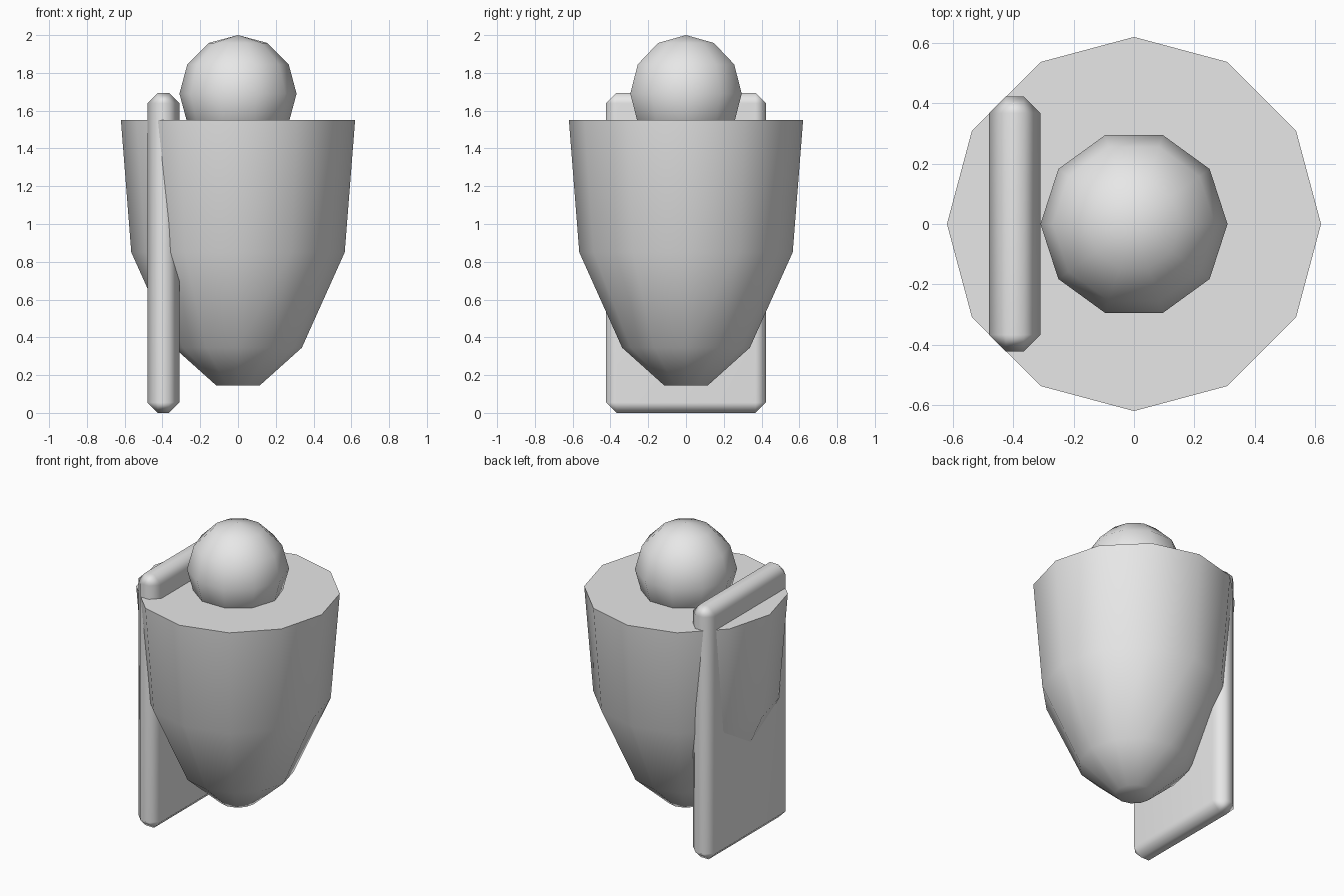
import bpy, bmesh, math
from mathutils import Matrix

cube = bpy.data.objects.get("Cube")
if cube:
    bpy.data.objects.remove(cube, do_unlink=True)

GREY = (0.8, 0.8, 0.8, 1.0)
mat = bpy.data.materials.new("plain_grey")
mat.use_nodes = True
mat.diffuse_color = GREY
mat.node_tree.nodes["Principled BSDF"].inputs["Base Color"].default_value = GREY


def make_object(name, bm, angle):
    """Turn a bmesh into a linked, smoothly shaded object."""
    bmesh.ops.recalc_face_normals(bm, faces=bm.faces)
    mesh = bpy.data.meshes.new(name)
    bm.to_mesh(mesh)
    bm.free()
    mesh.materials.append(mat)
    obj = bpy.data.objects.new(name, mesh)
    bpy.context.collection.objects.link(obj)
    bpy.ops.object.select_all(action='DESELECT')
    obj.select_set(True)
    bpy.context.view_layer.objects.active = obj
    bpy.ops.object.shade_smooth_by_angle(angle=math.radians(angle))
    return obj


# Body: twelve-sided tapering cup with flat caps
SIDES = 12
bm = bmesh.new()
rings = []
for radius, z in [(0.115, 0.145), (0.338, 0.345), (0.565, 0.85), (0.62, 1.55)]:
    angles = [2 * math.pi * i / SIDES for i in range(SIDES)]
    rings.append([bm.verts.new((radius * math.cos(a), radius * math.sin(a), z)) for a in angles])
for low, high in zip(rings, rings[1:]):
    for i in range(SIDES):
        j = (i + 1) % SIDES
        bm.faces.new((low[i], low[j], high[j], high[i]))
bm.faces.new(rings[0])
bm.faces.new(rings[-1])
make_object("body", bm, 60)

# Head: coarse ball sunk slightly into the body top, a corner facing front
bm = bmesh.new()
turn = Matrix.Translation((0, 0, 1.69)) @ Matrix.Rotation(math.pi / 2, 4, 'Z')
bmesh.ops.create_uvsphere(bm, u_segments=10, v_segments=6, radius=0.31, matrix=turn)
make_object("head", bm, 60)

# Side panel: upright slab with chamfered edges
bm = bmesh.new()
place = Matrix.Translation((-0.395, 0, 0.847)) @ Matrix.Diagonal((0.17, 0.845, 1.694, 1))
bmesh.ops.create_cube(bm, size=1, matrix=place)
bmesh.ops.bevel(bm, geom=bm.edges[:], offset=0.055, segments=1, affect='EDGES')
panel = make_object("side_panel", bm, 60)
normals = panel.modifiers.new("flat_sides", 'WEIGHTED_NORMAL')
normals.keep_sharp = True
